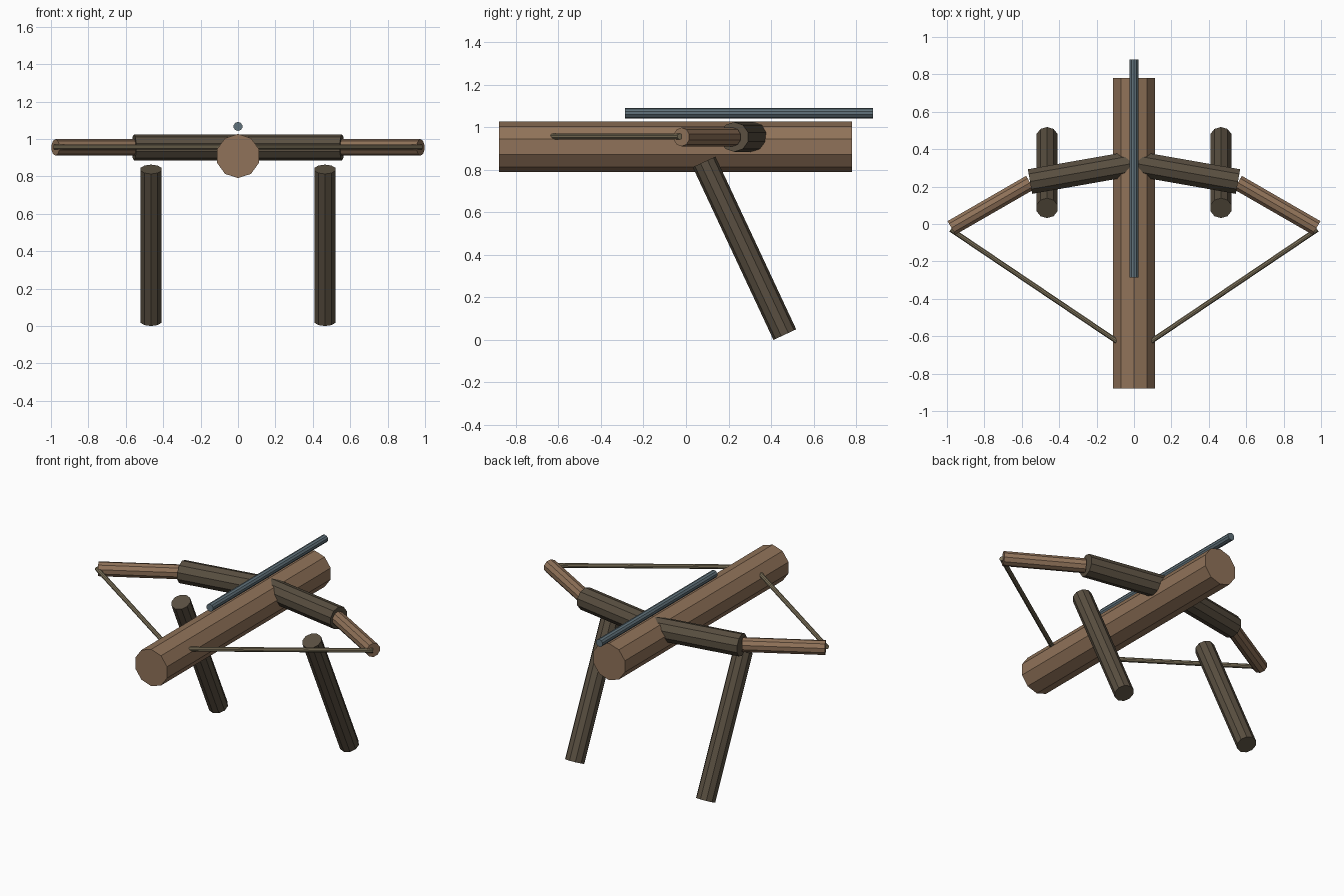
import bpy, bmesh
from mathutils import Vector, Matrix

if "Cube" in bpy.data.objects:
    bpy.data.objects.remove(bpy.data.objects["Cube"])


def material(name, color):
    m = bpy.data.materials.new(name)
    m.diffuse_color = (*color, 1)
    m.use_nodes = True
    m.node_tree.nodes["Principled BSDF"].inputs["Base Color"].default_value = m.diffuse_color
    return m


WOOD = material("wood", (0.28, 0.17, 0.10))
DARK = material("dark_wood", (0.10, 0.078, 0.052))
CORD = material("cord", (0.22, 0.18, 0.11))
STEEL = material("steel", (0.12, 0.17, 0.20))


def rod(name, start, end, radius, mat, sides=10):
    """Flat-sided cylinder between two points, one edge turned upward."""
    a, b = Vector(start), Vector(end)
    axis = (b - a).normalized()
    side = axis.cross(Vector((0, 0, 1))).normalized()
    up = side.cross(axis)
    frame = Matrix((side, up, axis)).transposed().to_4x4()
    bm = bmesh.new()
    bmesh.ops.create_cone(bm, cap_ends=True, segments=sides, radius1=radius,
                          radius2=radius, depth=(b - a).length)
    mesh = bpy.data.meshes.new(name)
    bm.to_mesh(mesh)
    bm.free()
    mesh.materials.append(mat)
    obj = bpy.data.objects.new(name, mesh)
    obj.matrix_world = Matrix.Translation((a + b) / 2) @ frame
    bpy.context.collection.objects.link(obj)
    return obj


# Stock and the bolt floating just above it
rod("stock", (0, -0.88, 0.909), (0, 0.78, 0.909), 0.118, WOOD)
rod("bolt", (0, -0.286, 1.067), (0, 0.88, 1.067), 0.024, STEEL)

# Mirrored bow limbs, string halves and legs
for s, label in ((-1, "left"), (1, "right")):
    rod(f"{label}_inner_limb", (0, 0.325, 0.955), (s * 0.556, 0.227, 0.955), 0.07, DARK)
    rod(f"{label}_outer_limb", (s * 0.556, 0.221, 0.955), (s * 0.976, -0.021, 0.955), 0.044, WOOD)
    rod(f"{label}_string", (s * 0.98, -0.029, 0.957), (0, -0.689, 0.957), 0.014, CORD)
    rod(f"{label}_leg", (s * 0.465, 0.085, 0.838), (s * 0.465, 0.465, 0.025), 0.059, DARK)
